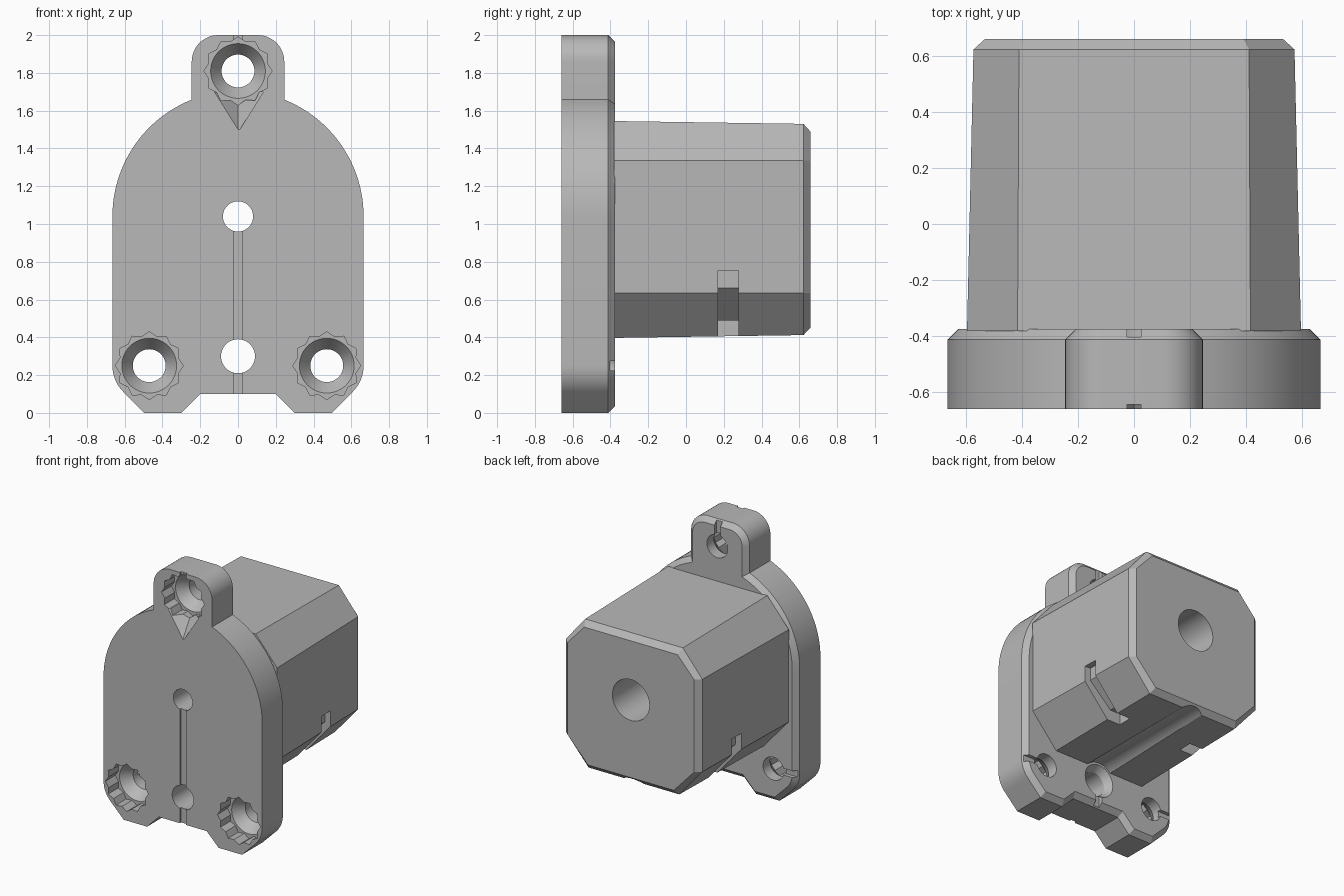
import bpy, bmesh, math

cube = bpy.data.objects.get("Cube")
if cube:
    bpy.data.objects.remove(cube, do_unlink=True)

grey = bpy.data.materials.new("plain_grey")
grey.use_nodes = True
grey.diffuse_color = (0.48, 0.48, 0.48, 1)
grey.node_tree.nodes["Principled BSDF"].inputs["Base Color"].default_value = (0.48, 0.48, 0.48, 1)

FRONT, BACK, END = -0.66, -0.375, 0.66


def loft(name, sections, chamfer=0):
    """Join (y, outline) sections into a closed solid; outlines are (x, z) lists."""
    bm = bmesh.new()
    rings = [[bm.verts.new((x, y, z)) for x, z in pts] for y, pts in sections]
    n = len(rings[0])
    for a, b in zip(rings, rings[1:]):
        for i in range(n):
            j = (i + 1) % n
            bm.faces.new((a[i], a[j], b[j], b[i]))
    bm.faces.new(rings[0])
    last = bm.faces.new(rings[-1])
    bmesh.ops.recalc_face_normals(bm, faces=bm.faces)
    if chamfer:
        bmesh.ops.bevel(bm, geom=list(last.edges), offset=chamfer, segments=1,
                        affect='EDGES', clamp_overlap=False)
    mesh = bpy.data.meshes.new(name)
    bm.to_mesh(mesh)
    bm.free()
    mesh.materials.append(grey)
    ob = bpy.data.objects.new(name, mesh)
    bpy.context.collection.objects.link(ob)
    return ob


def arc(cx, cz, r, a0, a1, n):
    return [(cx + r * math.cos(math.radians(a0 + (a1 - a0) * i / n)),
             cz + r * math.sin(math.radians(a0 + (a1 - a0) * i / n))) for i in range(n + 1)]


def circle(cx, cz, r, n=48):
    return arc(cx, cz, r, 0, 360, n)[:-1]


def star(cx, cz):
    """Twelve-point socket outline."""
    return [(cx + r * math.cos(math.pi * i / 12), cz + r * math.sin(math.pi * i / 12))
            for i in range(24) for r in [0.18 if i % 2 == 0 else 0.158]]


def rect(x0, x1, z0, z1):
    return [(x0, z0), (x1, z0), (x1, z1), (x0, z1)]


def mirrored(half):
    return half + [(-x, z) for x, z in reversed(half)]


def cut(target, sections):
    cutter = loft("cutter", sections)
    cutter.hide_render = True
    mod = target.modifiers.new("cut", 'BOOLEAN')
    mod.operation, mod.solver, mod.object = 'DIFFERENCE', 'EXACT', cutter
    bpy.ops.object.select_all(action='DESELECT')
    bpy.context.view_layer.objects.active = target
    target.select_set(True)
    bpy.ops.object.modifier_apply(modifier=mod.name)
    bpy.data.objects.remove(cutter, do_unlink=True)


# Mounting flange: round-topped plate with three screw lugs
shoulder = math.degrees(math.acos(0.245 / 0.665))
half = ([(0.2, 0.1), (0.3, 0), (0.496, 0)]
        + arc(0.47, 0.25, 0.195, -45, 0, 10)
        + arc(0, 1.04, 0.665, 0, shoulder, 24)
        + arc(0.105, 1.86, 0.14, 0, 90, 12))
flange = loft("mounting_flange", [(FRONT, mirrored(half)), (BACK, mirrored(half))], chamfer=0.037)

# Screw holes: star pocket, conical seat, through hole
for x, z in [(-0.47, 0.25), (0.47, 0.25), (0, 1.81)]:
    cut(flange, [(FRONT - 0.05, star(x, z)), (-0.54, star(x, z))])
    cut(flange, [(-0.56, circle(x, z, 0.145)), (-0.54, circle(x, z, 0.145)),
                 (-0.46, circle(x, z, 0.087)), (-0.3, circle(x, z, 0.087))])

# Sloped run-out below the top screw
cut(flange, [(FRONT - 0.01, [(0, 1.485), (0.135, 1.70), (-0.135, 1.70)]),
             (-0.54, [(0, 1.69), (0.135, 1.70), (-0.135, 1.70)])])

# Centre hole and lower guide hole
cut(flange, [(FRONT - 0.1, circle(0, 1.04, 0.08)), (-0.3, circle(0, 1.04, 0.08))])
cut(flange, [(FRONT - 0.1, circle(0, 0.3, 0.09)), (-0.43, circle(0, 0.3, 0.09)),
             (-0.365, circle(0, 0.3, 0.13))])

# Shallow front grooves and back drain slots
for z0, z1 in [(0.05, 1.0), (1.9, 2.05)]:
    g = rect(-0.025, 0.025, z0, z1)
    cut(flange, [(FRONT - 0.05, g), (FRONT + 0.016, g)])
for r in [rect(-0.025, 0.025, 1.83, 2.05), rect(-0.025, 0.025, 0.05, 0.24),
          rect(0.5, 0.7, 0.225, 0.275), rect(-0.7, -0.5, 0.225, 0.275)]:
    cut(flange, [(BACK - 0.028, r), (BACK + 0.05, r)])


# Tapered eight-sided housing with chamfered end
def octagon(w, low, high, d=0.0):
    return mirrored([(0.385 - d, low), (w, 0.635), (w, 1.335), (0.415 - d, high)])


housing = loft("housing", [
    (BACK - 0.006, octagon(0.595, 0.397, 1.545)),
    (0.622, octagon(0.572, 0.412, 1.53, 0.005)),
    (END, octagon(0.53, 0.452, 1.488, 0.025))])

# Axial bore and guide channel under the housing
cut(housing, [(BACK - 0.1, circle(0, 1.04, 0.155)), (END + 0.1, circle(0, 1.04, 0.155))])
cut(housing, [(BACK - 0.1, circle(0, 0.3, 0.14)), (END + 0.1, circle(0, 0.3, 0.14))])

# Strap slots wrapping each lower corner
slot = [(0.7, 0.755), (0.535, 0.755), (0.535, 0.66), (0.355, 0.49),
        (0.27, 0.49), (0.27, 0.3), (0.7, 0.3)]
for s in (1, -1):
    pts = [(s * x, z) for x, z in slot]
    cut(housing, [(0.17, pts), (0.277, pts)])

# Smooth curved walls, keep hard edges
bpy.ops.object.select_all(action='DESELECT')
for ob in (flange, housing):
    ob.select_set(True)
    bpy.context.view_layer.objects.active = ob
bpy.ops.object.shade_smooth_by_angle(angle=math.radians(20))
